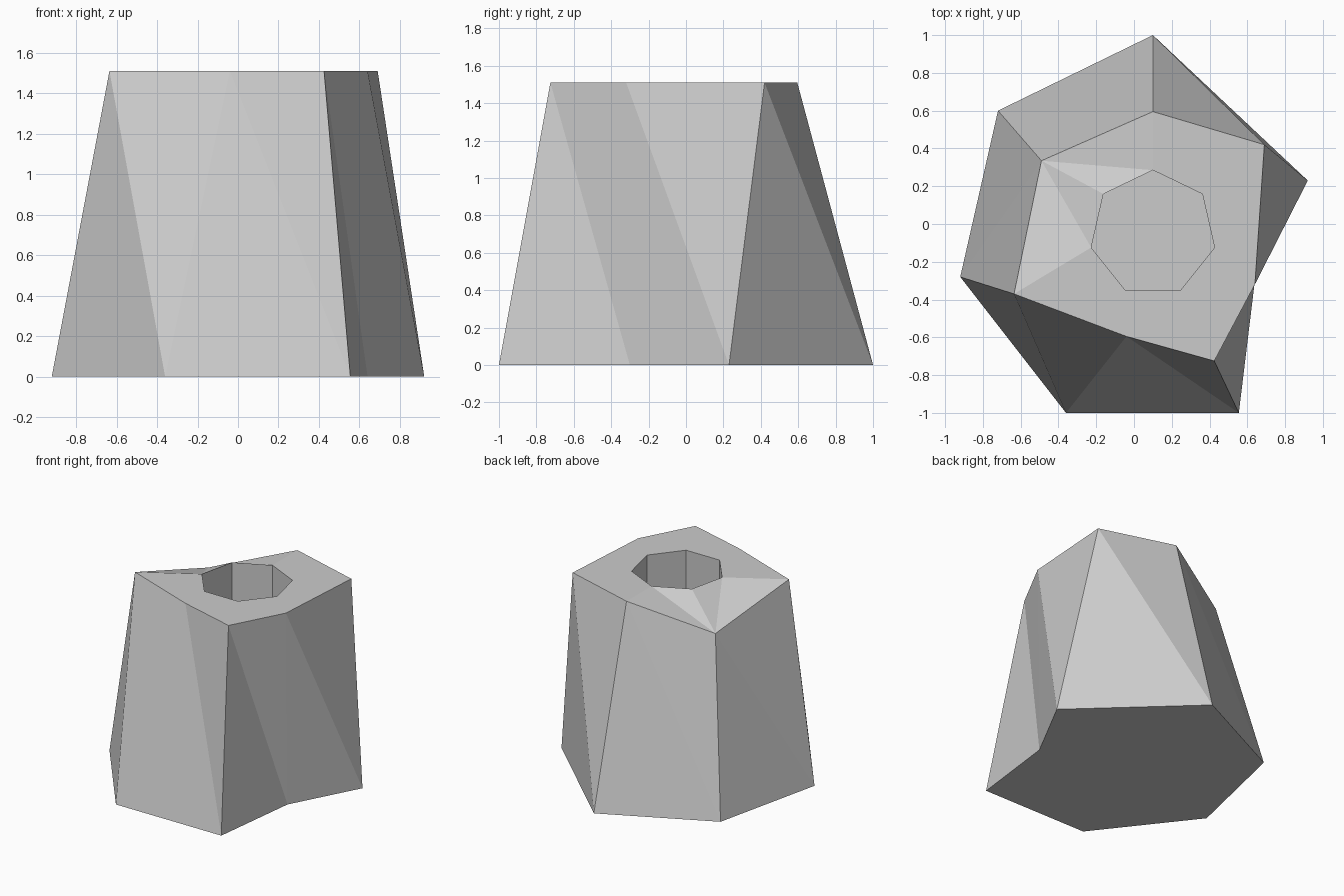
import bpy, bmesh
from math import sin, cos, tau

cube = bpy.data.objects.get("Cube")
if cube:
    bpy.data.objects.remove(cube, do_unlink=True)

SIDES = 7
HEIGHT, FLOOR = 1.51, 0.75
CENTRE = (0.1, -0.05)

grey = bpy.data.materials.new("stone_grey")
grey.use_nodes = True
grey.diffuse_color = (0.6, 0.6, 0.6, 1)
grey.node_tree.nodes["Principled BSDF"].inputs["Base Color"].default_value = (0.6, 0.6, 0.6, 1)

# Uneven outlines, counter-clockwise from the back corner
base_outline = [(0.1, 1), (-0.72, 0.6), (-0.92, -0.28), (-0.36, -1),
                (0.555, -1), (0.64, -0.3), (0.92, 0.23)]
top_outline = [(0.1, 0.595), (-0.49, 0.335), (-0.635, -0.37), (-0.04, -0.595),
               (0.425, -0.725), (0.64, -0.32), (0.69, 0.42)]
LOW = 1  # the one chipped top corner

bm = bmesh.new()


def ring(points, z):
    return [bm.verts.new((x, y, z)) for x, y in points]


def skin(lower, upper, fan=None):
    """Join two rings with triangles; the diagonal meets the fan corner."""
    for i in range(SIDES):
        j = (i + 1) % SIDES
        a, b, c, d = lower[i], lower[j], upper[j], upper[i]
        if j == fan:
            tris = ((a, b, d), (b, c, d))
        elif i == fan:
            tris = ((a, b, c), (a, c, d))
        else:
            tris = ((a, b, d), (b, c, d))
        for tri in tris:
            bm.faces.new(tri)


# Regular well in the top
well = [(CENTRE[0] - 0.335 * sin(tau * i / SIDES),
         CENTRE[1] + 0.335 * cos(tau * i / SIDES)) for i in range(SIDES)]

base = ring(base_outline, 0)
top = ring(top_outline, HEIGHT)
top[LOW].co.z = 1.315
rim = ring(well, HEIGHT)
pit = ring(well, FLOOR)

skin(base, top)       # tapering sides
skin(top, rim, LOW)   # top surface
skin(rim, pit)        # well walls
bm.faces.new(pit)
bm.faces.new(base[::-1])
bmesh.ops.recalc_face_normals(bm, faces=bm.faces)

mesh = bpy.data.meshes.new("hollow_stone_block")
bm.to_mesh(mesh)
bm.free()
mesh.materials.append(grey)
block = bpy.data.objects.new("hollow_stone_block", mesh)
bpy.context.collection.objects.link(block)
